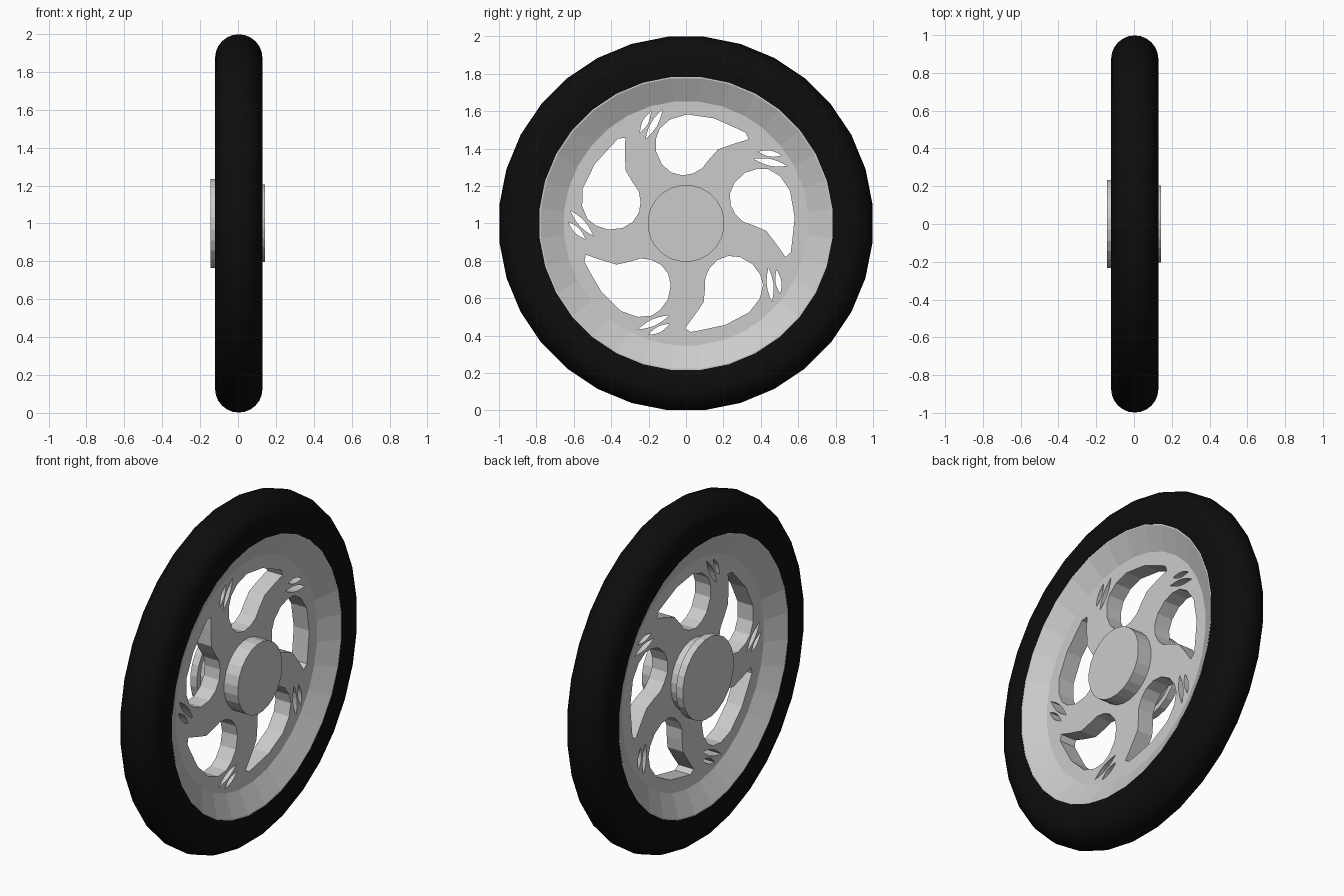
import bpy, bmesh
from math import cos, sin, pi, radians, hypot
from mathutils import Matrix

if "Cube" in bpy.data.objects:
    bpy.data.objects.remove(bpy.data.objects["Cube"])

N = 32
MID = 0.004            # centre plane of tyre and rim along x
# local x,y,z -> world y,z,x (wheel axis along x, centre at z = 1)
AXLE = Matrix(((0, 0, 1, MID), (1, 0, 0, 0), (0, 1, 0, 1), (0, 0, 0, 1)))


def ring(r, n=N):
    return [(r * cos(2 * pi * (i + .5) / n), r * sin(2 * pi * (i + .5) / n)) for i in range(n)]


def revolve(name, profile, n=N, closed=False):
    """Spin a (radius, axial) profile about the axle; zero radius closes to a cap."""
    bm = bmesh.new()
    loops = [[bm.verts.new((x, y, h)) for x, y in ring(r, n)] for r, h in profile]
    pairs = list(zip(loops, loops[1:]))
    if closed:
        pairs.append((loops[-1], loops[0]))
    for a, b in pairs:
        for i in range(n):
            j = (i + 1) % n
            bm.faces.new((a[i], a[j], b[j], b[i]))
    if not closed:
        return bm, loops
    return bm, None


def finish(name, bm):
    bmesh.ops.recalc_face_normals(bm, faces=bm.faces)
    me = bpy.data.meshes.new(name)
    bm.to_mesh(me)
    bm.free()
    me.transform(AXLE)
    ob = bpy.data.objects.new(name, me)
    bpy.context.collection.objects.link(ob)
    return ob


# tyre: rounded tread with straight side walls
R, W, ROUND = 1.003, 0.125, 0.125
profile = [(0.787, -W + .006), (0.83, -W)]
profile += [(R - ROUND + ROUND * sin(a), -W * cos(a)) for a in [pi * i / 12 for i in range(13)]]
profile += [(0.83, W), (0.787, W - .006)]
bm, _ = revolve("tyre", profile, closed=True)
tyre = finish("tyre", bm)
rubber = bpy.data.materials.new("black_rubber")
rubber.diffuse_color = (0.004, 0.004, 0.004, 1)
rubber.use_nodes = True
rubber.node_tree.nodes["Principled BSDF"].inputs["Base Color"].default_value = rubber.diffuse_color
tyre.data.materials.append(rubber)
bpy.context.view_layer.objects.active = tyre
tyre.select_set(True)
bpy.ops.object.shade_smooth_by_angle(angle=radians(40))
tyre.select_set(False)

# rim: sloping band on both sides of the spoke plate
T = 0.05
bm, _ = revolve("rim", [(0.655, -T), (0.78, -.117), (0.792, -.117),
                        (0.792, .117), (0.78, .117), (0.655, T)], closed=True)
finish("rim", bm)

# spoke plate: disc with five swept windows and pairs of slits
window = [(.335, .45), (.32, .485), (.26, .513), (.15, .562), (.005, .583), (-.085, .556),
          (-.14, .508), (-.16, .455), (-.16, .385), (-.128, .315), (-.08, .273), (-.02, .257),
          (.037, .267), (.086, .294), (.123, .342), (.171, .396), (.262, .428)]


def slit(a, b, w):
    """Lens-shaped slot between two points."""
    dx, dy = b[0] - a[0], b[1] - a[1]
    length = hypot(dx, dy)
    steps = [(t / 6, s) for s, ts in ((1, range(0, 6)), (-1, range(6, 0, -1))) for t in ts]
    return [(a[0] + dx * t - dy / length * w * s * sin(pi * t),
             a[1] + dy * t + dx / length * w * s * sin(pi * t)) for t, s in steps]


holes = [window, slit((-.246, .485), (-.187, .60), .016), slit((-.217, .45), (-.125, .61), .018)]
outlines = [ring(0.655)]
for k in range(5):
    c, s = cos(k * 2 * pi / 5), sin(k * 2 * pi / 5)
    outlines += [[(x * c - y * s, x * s + y * c) for x, y in h] for h in holes]

curve = bpy.data.curves.new("spoke_outline", 'CURVE')
curve.dimensions = '2D'
curve.fill_mode = 'BOTH'
curve.extrude = T
for pts in outlines:
    sp = curve.splines.new('POLY')
    sp.points.add(len(pts) - 1)
    for p, (x, y) in zip(sp.points, pts):
        p.co = (x, y, 0, 1)
    sp.use_cyclic_u = True
    sp.use_smooth = False
temp = bpy.data.objects.new("spoke_outline", curve)
bpy.context.collection.objects.link(temp)
dg = bpy.context.evaluated_depsgraph_get()
me = bpy.data.meshes.new_from_object(temp.evaluated_get(dg))
bpy.data.objects.remove(temp)
bm = bmesh.new()
bm.from_mesh(me)
bmesh.ops.remove_doubles(bm, verts=bm.verts, dist=1e-5)
for f in bm.faces:
    f.smooth = False
finish("spoke_plate", bm)


def hub(name, profile):
    bm, loops = revolve(name, profile, 24)
    bm.faces.new(loops[0])
    bm.faces.new(loops[-1])
    finish(name, bm)


# hubs: plain drum on the right, flanged drum on the left
hub("right_hub", [(.206, 0), (.206, .138)])
hub("left_hub", [(.206, 0), (.206, -.105), (.236, -.105), (.236, -.148)])
